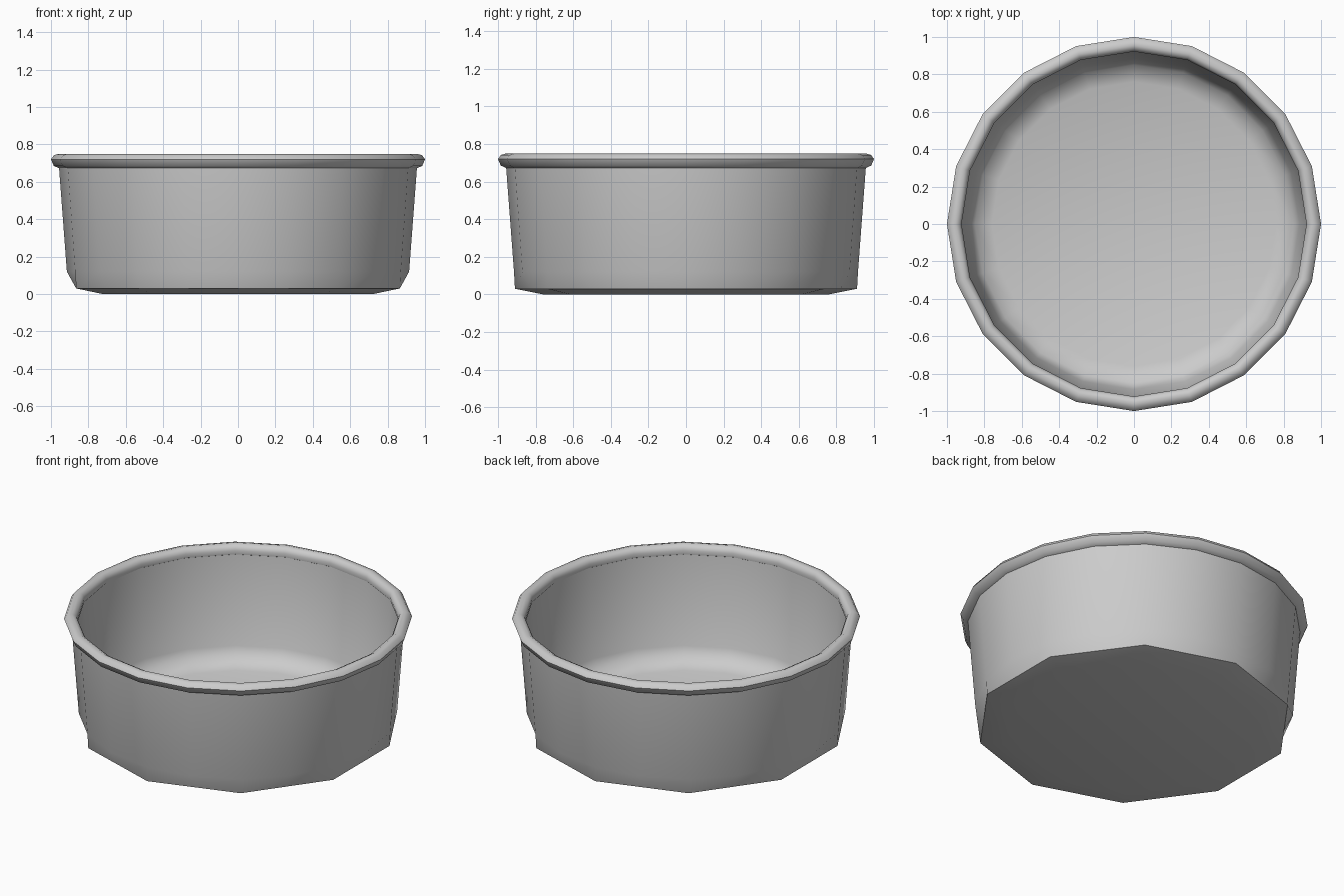
import bpy, bmesh
from math import cos, sin, pi, radians

if "Cube" in bpy.data.objects:
    bpy.data.objects.remove(bpy.data.objects["Cube"])

SIDES = 20


def lathe(name, profile, closed=False):
    """Spin (radius, height, chord) points; chord=True flattens the ring to 10 sides."""
    bm = bmesh.new()
    rings = []
    for r, z, chord in profile:
        ring = []
        for i in range(SIDES):
            a = 2 * pi * i / SIDES
            k = r * cos(pi / 10) if chord and i % 2 == 0 else r
            ring.append(bm.verts.new((k * cos(a), k * sin(a), z)))
        rings.append(ring)
    pairs = list(zip(rings, rings[1:]))
    if closed:
        pairs.append((rings[-1], rings[0]))
    for lo, hi in pairs:
        for i in range(SIDES):
            j = (i + 1) % SIDES
            bm.faces.new((lo[i], lo[j], hi[j], hi[i]))
    if not closed:
        bm.faces.new(rings[0])
        bm.faces.new(rings[-1])
    bmesh.ops.recalc_face_normals(bm, faces=bm.faces)
    mesh = bpy.data.meshes.new(name)
    bm.to_mesh(mesh)
    bm.free()
    obj = bpy.data.objects.new(name, mesh)
    bpy.context.collection.objects.link(obj)
    bpy.ops.object.select_all(action='DESELECT')
    obj.select_set(True)
    bpy.context.view_layer.objects.active = obj
    bpy.ops.object.shade_smooth_by_angle(angle=radians(50))
    return obj


# Thin-walled tub: outside from the base up, then inside down to the floor
lathe("pan_body", [
    (0.76, 0.0, True), (0.91, 0.03, True), (0.915, 0.12, False),
    (0.958, 0.69, False), (0.93, 0.70, False),
    (0.885, 0.13, False), (0.85, 0.06, False), (0.76, 0.03, False),
])

# Rolled rim around the top edge
lathe("rolled_rim", [
    (0.925, 0.69, False), (0.955, 0.672, False), (0.985, 0.685, False),
    (1.0, 0.72, False), (0.985, 0.742, False), (0.955, 0.75, False),
    (0.932, 0.738, False), (0.922, 0.715, False),
], closed=True)
